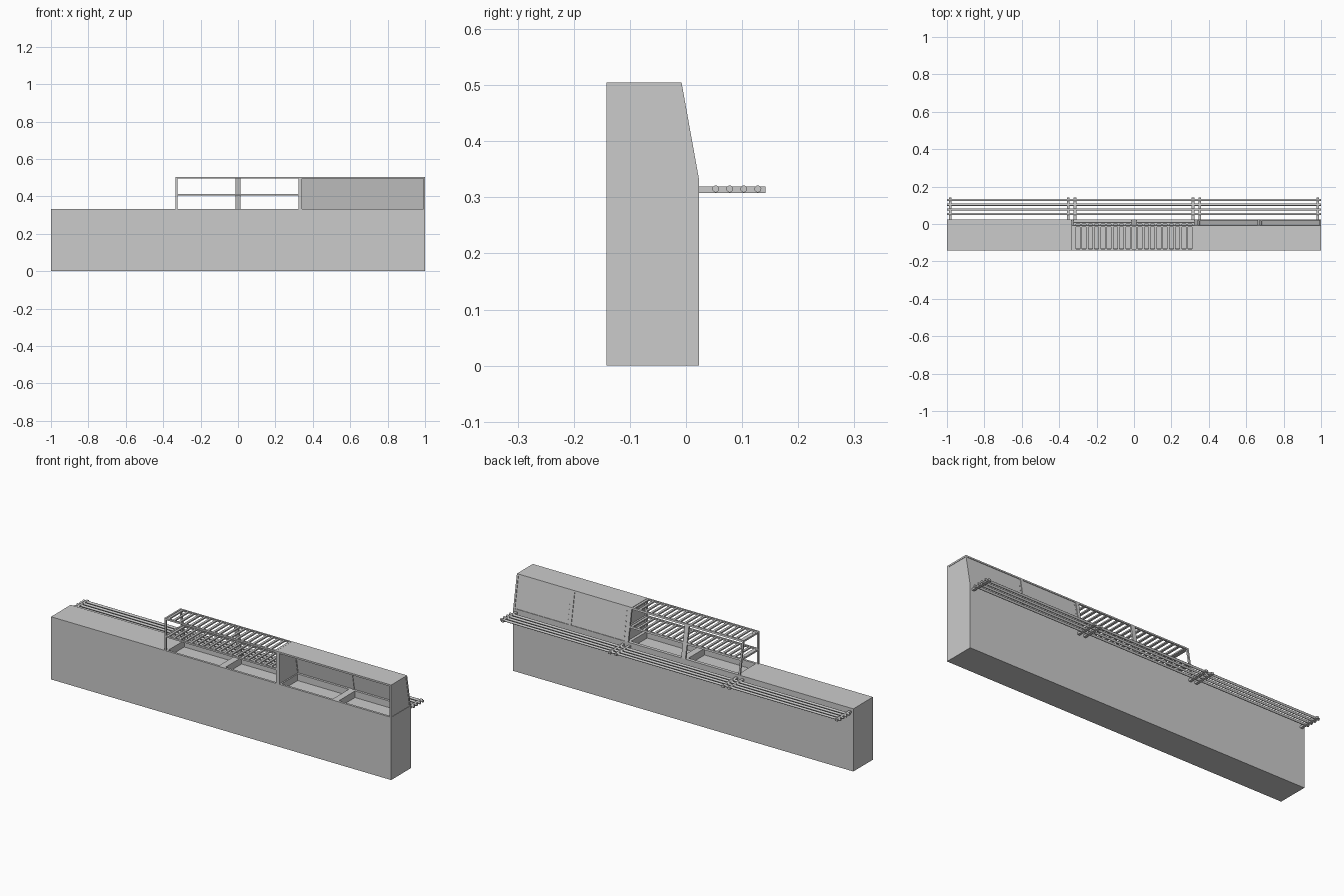
import bpy, bmesh, math
from mathutils import Matrix

if "Cube" in bpy.data.objects:
    bpy.data.objects.remove(bpy.data.objects["Cube"])

YF, YB, H, TOP = -0.142, 0.023, 0.333, 0.505   # counter front, back, height; rack top
T = 0.009                                       # frame thickness
M = 1 / 3                                       # half module width


def finish(name, bm):
    bmesh.ops.recalc_face_normals(bm, faces=bm.faces)
    me = bpy.data.meshes.new(name)
    bm.to_mesh(me)
    bm.free()
    ob = bpy.data.objects.new(name, me)
    bpy.context.collection.objects.link(ob)
    return ob


def prism(name, pts, x0, x1):
    """Extrude a (y, z) profile along x."""
    bm = bmesh.new()
    f = bm.faces.new([bm.verts.new((x0, y, z)) for y, z in pts])
    new = bmesh.ops.extrude_face_region(bm, geom=[f])["geom"]
    bmesh.ops.translate(bm, vec=(x1 - x0, 0, 0),
                        verts=[v for v in new if isinstance(v, bmesh.types.BMVert)])
    return finish(name, bm)


def box(name, x0, x1, y0, y1, z0, z1):
    return prism(name, [(y0, z0), (y1, z0), (y1, z1), (y0, z1)], x0, x1)


def rod(name, x0, x1, y, z, r, n=12):
    bm = bmesh.new()
    bmesh.ops.create_cone(bm, cap_ends=True, segments=n, radius1=r, radius2=r, depth=x1 - x0,
                          matrix=Matrix.Translation(((x0 + x1) / 2, y, z)) @ Matrix.Rotation(math.pi / 2, 4, 'Y'))
    ob = finish(name, bm)
    bpy.context.view_layer.objects.active = ob
    bpy.ops.object.select_all(action='DESELECT')
    ob.select_set(True)
    bpy.ops.object.shade_smooth_by_angle(angle=math.radians(40))
    return ob


def back_y(z):
    """Sloping back line of the upper structures."""
    return YB - 0.031 * (z - H) / (TOP - H)


def slope(name, x0, x1, z0, z1, d0, d1):
    """Slanted bar between depths d0 and d1 in front of the back line."""
    return prism(name, [(back_y(z0) - d0, z0), (back_y(z1) - d0, z1),
                        (back_y(z1) - d1, z1), (back_y(z0) - d1, z0)], x0, x1)


# Cabinets; the middle and right ones have two recessed wells
for i, nm in enumerate(("left", "middle", "right")):
    a, b = -1 + 2 * M * i, -1 + 2 * M * (i + 1)
    cab = box(nm + "_cabinet", a, b, YF, YB, 0, H)
    if i:
        c = (a + b) / 2
        for x0, x1 in ((a + 0.014, c - 0.018), (c + 0.018, b - 0.014)):
            cut = box("well_cutter", x0, x1, YF + 0.012, YB - 0.018, H - 0.035, H + 0.05)
            cut.hide_render = True
            mod = cab.modifiers.new("well", 'BOOLEAN')
            mod.operation, mod.solver, mod.object = 'DIFFERENCE', 'EXACT', cut
            bpy.context.view_layer.objects.active = cab
            bpy.ops.object.modifier_apply(modifier=mod.name)
            bpy.data.objects.remove(cut)

# Tray rails with brackets at each module end
for i in range(3):
    a, b = -1 + 2 * M * i, -1 + 2 * M * (i + 1)
    for k in range(4):
        rod("tray_rail", a, b, 0.053 + 0.025 * k, 0.315, 0.0062)
    for x in (a + 0.018, b - 0.018):
        box("rail_bracket", x - 0.007, x + 0.007, YB, 0.142, 0.308, 0.319)

# Open rack: frame posts
for x0 in (-M, M - T):
    box("rack_front_post", x0, x0 + T, YF, YF + T, H, TOP)
    slope("rack_back_post", x0, x0 + T, H, TOP, 0, T)
slope("rack_middle_post", -0.0125, 0.0125, H, TOP, 0, T)

# Open rack: two slatted shelves
for z0, z1 in ((0.404, 0.413), (TOP - T, TOP)):
    yb = back_y(z1)
    box("shelf_front_rail", -M, M, YF, YF + T, z0, z1)
    slope("shelf_back_rail", -M, M, z0, z1, 0, T)
    for x0 in (-M, M - T):
        box("shelf_side_rail", x0, x0 + T, YF + T, yb - T, z0, z1)
    for k in range(20):
        x = -M + 2 * M * (k + 0.5) / 20
        box("shelf_slat", x - 0.006, x + 0.006, YF + T, yb - T, z0 + 0.001, z1 - 0.001)

# Display case: framed solid ends
for x0 in (M, 1 - T):
    box("case_front_post", x0, x0 + T, YF, YF + T, H, TOP - T)
    slope("case_back_post", x0, x0 + T, H, TOP - T, 0, T)
    prism("case_end_panel", [(YF + T, H), (back_y(H) - T, H),
                             (back_y(TOP - T) - T, TOP - T), (YF + T, TOP - T)],
          x0 + 0.002, x0 + T - 0.002)
slope("case_middle_post", 2 * M - 0.007, 2 * M + 0.007, H, TOP - T, 0, T)

# Display case: top frame and panel
prism("case_top", [(YF, TOP - T), (back_y(TOP - T), TOP - T), (back_y(TOP), TOP), (YF, TOP)], M, 1)

# Display case: sloping back panes and their hinge pins
for x0, x1 in ((M + T, 2 * M - 0.007), (2 * M + 0.007, 1 - T)):
    slope("case_back_pane", x0, x1, H, TOP - T, 0.003, 0.006)
    for k in range(6):
        z = H + 0.02 + 0.025 * k
        slope("pane_rivet", x0 + 0.006, x0 + 0.01, z, z + 0.004, 0.001, 0.004)
